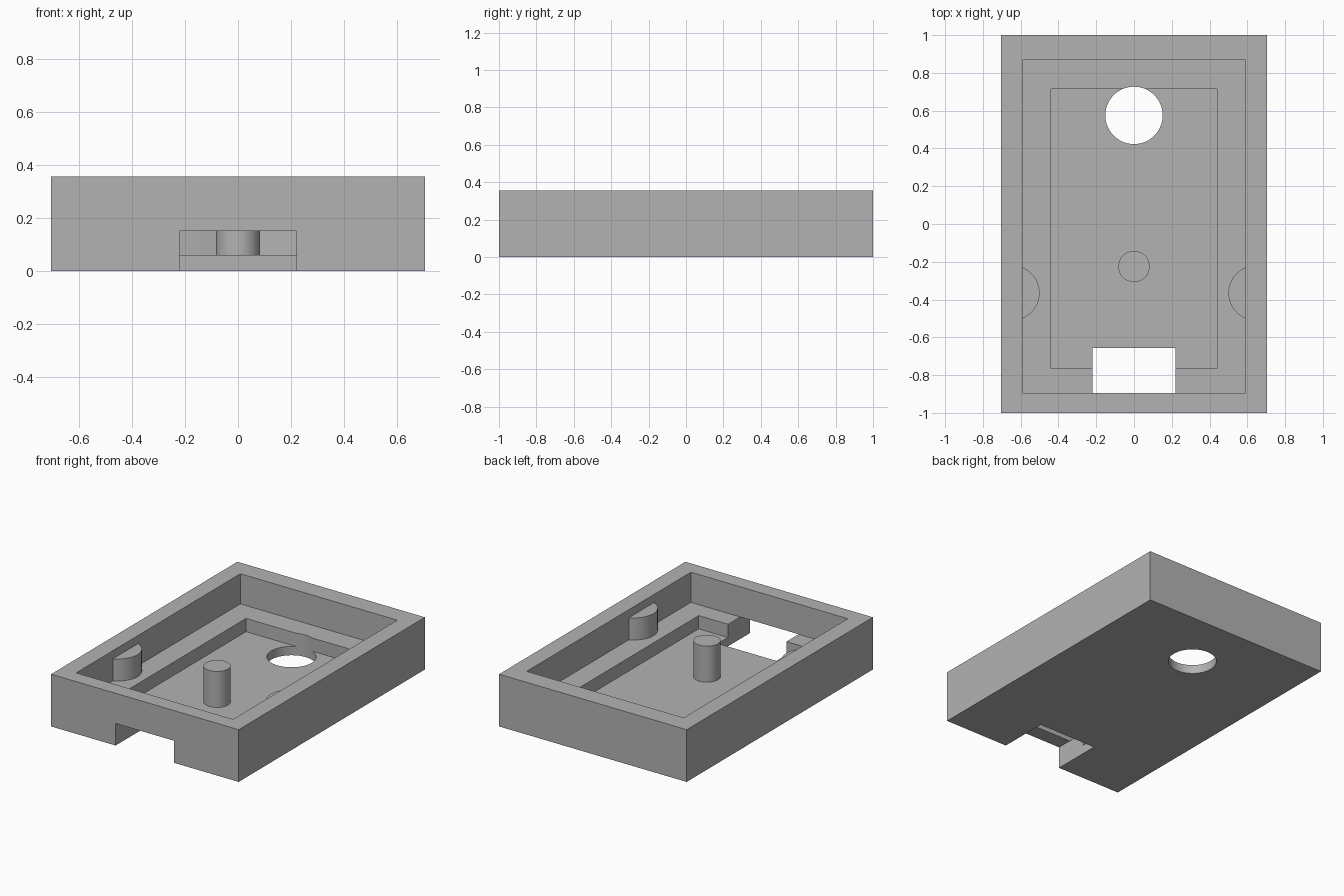
import bpy, bmesh, math

if "Cube" in bpy.data.objects:
    bpy.data.objects.remove(bpy.data.objects["Cube"])

grey = bpy.data.materials.new("plain grey")
grey.diffuse_color = (0.45, 0.45, 0.45, 1)
grey.use_nodes = True
grey.node_tree.nodes["Principled BSDF"].inputs["Base Color"].default_value = grey.diffuse_color


def prism(name, outline, z0, z1):
    """Extrude a closed counter-clockwise outline from z0 up to z1."""
    bm = bmesh.new()
    face = bm.faces.new([bm.verts.new((x, y, z0)) for x, y in outline])
    top = bmesh.ops.extrude_face_region(bm, geom=[face])["geom"]
    verts = [v for v in top if isinstance(v, bmesh.types.BMVert)]
    bmesh.ops.translate(bm, verts=verts, vec=(0, 0, z1 - z0))
    bmesh.ops.recalc_face_normals(bm, faces=bm.faces)
    mesh = bpy.data.meshes.new(name)
    bm.to_mesh(mesh)
    bm.free()
    mesh.materials.append(grey)
    obj = bpy.data.objects.new(name, mesh)
    bpy.context.collection.objects.link(obj)
    return obj


def box(name, x, y0, y1, z0, z1):
    return prism(name, [(-x, y0), (x, y0), (x, y1), (-x, y1)], z0, z1)


def arc(cx, cy, r, a0, a1, n):
    return [(cx + r * math.cos(a0 + (a1 - a0) * i / n),
             cy + r * math.sin(a0 + (a1 - a0) * i / n)) for i in range(n + 1)]


def smooth(obj):
    bpy.ops.object.select_all(action='DESELECT')
    obj.select_set(True)
    bpy.context.view_layer.objects.active = obj
    bpy.ops.object.shade_smooth_by_angle(angle=math.radians(30))


# Tray block, hollowed in two steps, with a cable notch and a round hole
tray = box("tray", 0.705, -1, 1, 0, 0.355)
full = 2 * math.pi
cutters = [
    box("upper_recess_cutter", 0.59, -0.895, 0.868, 0.15, 0.5),
    box("lower_recess_cutter", 0.44, -0.765, 0.715, 0.06, 0.4),
    box("front_notch_cutter", 0.22, -1.1, -0.657, -0.1, 0.15),
    prism("round_hole_cutter", arc(0, 0.575, 0.152, 0, full, 64)[:-1], -0.1, 0.3),
]
bpy.context.view_layer.objects.active = tray
for cutter in cutters:
    cutter.hide_render = True
    mod = tray.modifiers.new(cutter.name, 'BOOLEAN')
    mod.operation = 'DIFFERENCE'
    mod.solver = 'EXACT'
    mod.object = cutter
    bpy.ops.object.modifier_apply(modifier=mod.name)
    bpy.data.objects.remove(cutter)
smooth(tray)

# Central support post
smooth(prism("centre_post", arc(0, -0.225, 0.083, 0, full, 48)[:-1], 0.05, 0.305))

# Rounded supports on the ledge, against both side walls
half = math.acos((0.646 - 0.595) / 0.146)
for name, cx, mid in (("left_support", -0.646, 0), ("right_support", 0.646, math.pi)):
    smooth(prism(name, arc(cx, -0.365, 0.146, mid - half, mid + half, 24), 0.145, 0.3))
